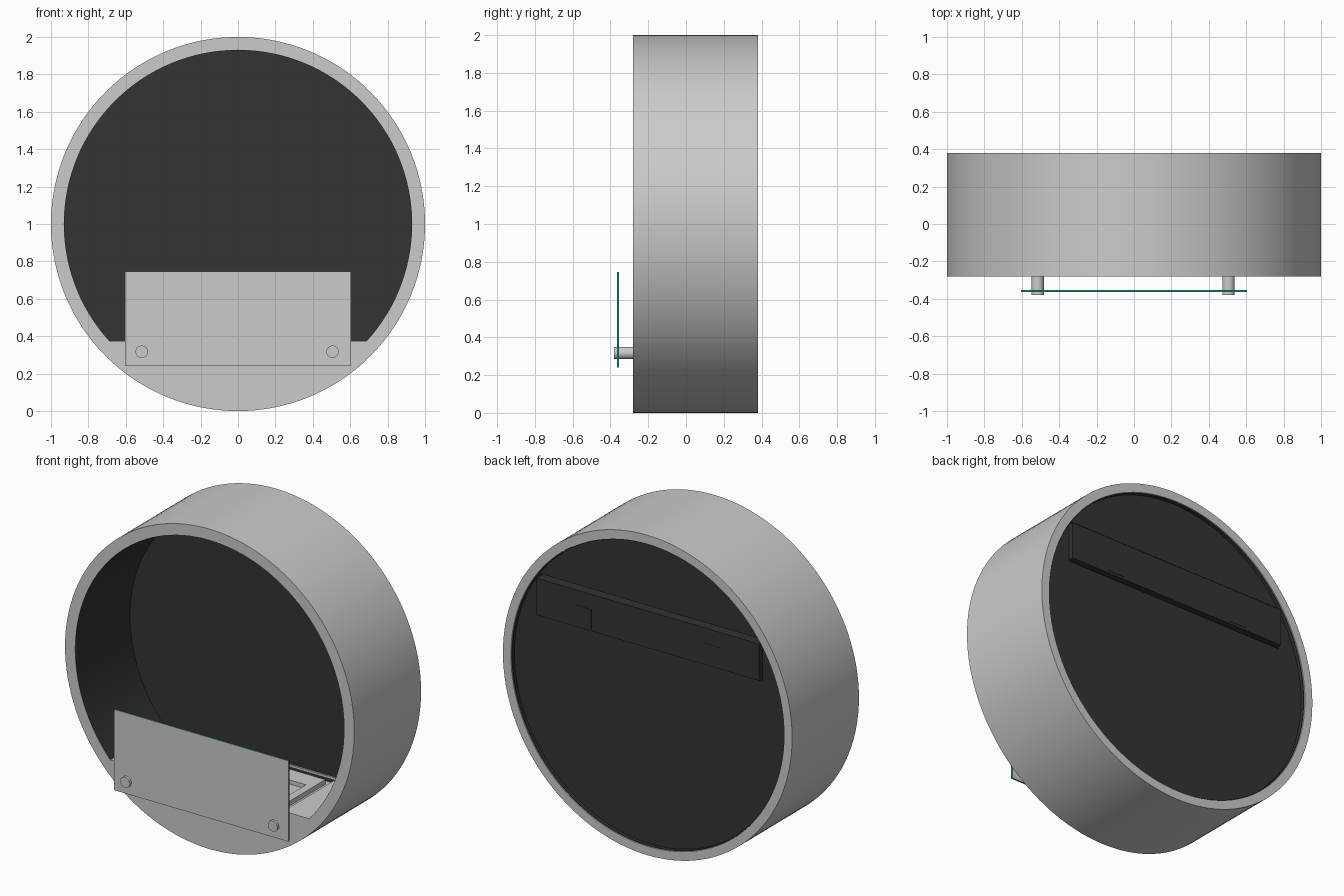
import bpy, bmesh, math

if "Cube" in bpy.data.objects:
    bpy.data.objects.remove(bpy.data.objects["Cube"])

FRONT, BACK, ZC, SEG = -0.28, 0.38, 1.0, 128


def material(name, rgb):
    m = bpy.data.materials.new(name)
    m.diffuse_color = (*rgb, 1)
    m.use_nodes = True
    m.node_tree.nodes["Principled BSDF"].inputs["Base Color"].default_value = m.diffuse_color
    return m


dark = material("dark_steel", (0.033, 0.033, 0.033))
teal = material("glass_edge_green", (0.02, 0.32, 0.26))


def finish(name, bm, mat=None, smooth=False):
    bmesh.ops.recalc_face_normals(bm, faces=bm.faces)
    me = bpy.data.meshes.new(name)
    bm.to_mesh(me)
    bm.free()
    ob = bpy.data.objects.new(name, me)
    bpy.context.collection.objects.link(ob)
    if mat:
        me.materials.append(mat)
    if smooth:
        bpy.ops.object.select_all(action='DESELECT')
        ob.select_set(True)
        bpy.context.view_layer.objects.active = ob
        bpy.ops.object.shade_smooth_by_angle(angle=math.radians(30))
    return ob


def ring(name, profile, mat=None):
    """Revolve a closed (radius, y) profile around the y axis of the drum."""
    bm = bmesh.new()
    loops = [[bm.verts.new((r * math.cos(t), y, ZC + r * math.sin(t))) for r, y in profile]
             for t in (2 * math.pi * i / SEG for i in range(SEG))]
    n = len(profile)
    for i in range(SEG):
        a, b = loops[i], loops[(i + 1) % SEG]
        for j in range(n):
            k = (j + 1) % n
            bm.faces.new((a[j], a[k], b[k], b[j]))
    return finish(name, bm, mat, True)


def prism(name, outline, y0, y1, mat=None, smooth=False):
    """Extrude an (x, z) outline along y."""
    bm = bmesh.new()
    f = bm.faces.new([bm.verts.new((x, y0, z)) for x, z in outline])
    ext = bmesh.ops.extrude_face_region(bm, geom=[f])["geom"]
    bmesh.ops.translate(bm, vec=(0, y1 - y0, 0),
                        verts=[v for v in ext if isinstance(v, bmesh.types.BMVert)])
    return finish(name, bm, mat, smooth)


def box(name, x0, x1, y0, y1, z0, z1, mat=None):
    return prism(name, [(x0, z0), (x1, z0), (x1, z1), (x0, z1)], y0, y1, mat)


def arc(r, cx, cz, t0, t1, n):
    return [(cx + r * math.cos(t0 + (t1 - t0) * i / n),
             cz + r * math.sin(t0 + (t1 - t0) * i / n)) for i in range(n + 1)]


def disc(r, cx, cz, n):
    return arc(r, cx, cz, 0, 2 * math.pi * (n - 1) / n, n - 1)


def cut(target, cutter):
    m = target.modifiers.new("cut", 'BOOLEAN')
    m.operation, m.solver, m.object = 'DIFFERENCE', 'EXACT', cutter
    cutter.hide_render = True
    cutter.hide_set(True)


# Drum: grey shell with a front lip, and a dark lining inside it
ring("outer_shell", [(1.0, FRONT), (1.0, BACK), (0.945, BACK), (0.945, FRONT + 0.015),
                     (0.93, FRONT + 0.015), (0.93, FRONT)])
ring("inner_lining", [(0.944, FRONT + 0.014), (0.944, BACK - 0.006), (0.94, BACK - 0.006),
                      (0.94, 0.275), (0.929, 0.275), (0.929, FRONT + 0.001),
                      (0.931, FRONT + 0.001), (0.931, FRONT + 0.014)], dark)

# Hollow back body: firebox rear wall and a separate rear cover with a bracket opening
prism("firebox_rear_wall", disc(0.931, 0, ZC, SEG), 0.26, 0.275, dark)
cover = prism("rear_cover", disc(0.942, 0, ZC, SEG), 0.338, 0.352, dark)
cut(cover, box("opening_cutter", -0.775, 0.775, 0.29, 0.5, 1.283, 1.545))

# Wall bracket through the opening, with two square fixing pads
box("wall_bracket", -0.77, 0.77, 0.274, 0.377, 1.295, 1.525, dark)
for side, x in (("left", -0.45), ("right", 0.45)):
    box("fixing_pad_" + side, x - 0.06, x + 0.06, 0.37, 0.379, 1.31, 1.43, dark)

# Hearth: front plate and floor plate, with a shallow tray
FLOOR = 0.374
half = math.acos((ZC - FLOOR) / 0.931)
prism("hearth_front", arc(0.931, 0, ZC, -math.pi / 2 - half, -math.pi / 2 + half, 48),
      FRONT, FRONT + 0.015)
floor = box("hearth_floor", -0.69, 0.69, FRONT + 0.014, 0.262, FLOOR - 0.015, FLOOR)
cut(floor, box("tray_cutter", -0.51, 0.51, -0.23, 0.25, 0.3, 0.5))
box("tray_bottom", -0.52, 0.52, -0.24, 0.26, FLOOR - 0.055, FLOOR - 0.04)

# Burner inside the tray with a long flame slot
burner = box("burner_box", -0.45, 0.45, -0.18, 0.22, FLOOR - 0.045, FLOOR - 0.01)
cut(burner, box("slot_cutter", -0.40, 0.40, -0.07, 0.10, FLOOR - 0.035, 0.5))

# Glass guard with green edges, held on two pins
glass = box("glass_guard", -0.603, 0.603, -0.364, -0.354, 0.24, 0.745)
glass.data.materials.append(None)
glass.data.materials.append(teal)
for p in glass.data.polygons:
    p.material_index = 0 if abs(p.normal.y) > 0.5 else 1
for side, x in (("left", -0.515), ("right", 0.505)):
    prism("glass_pin_" + side, disc(0.033, x, 0.317, 32), -0.38, FRONT + 0.01, smooth=True)
